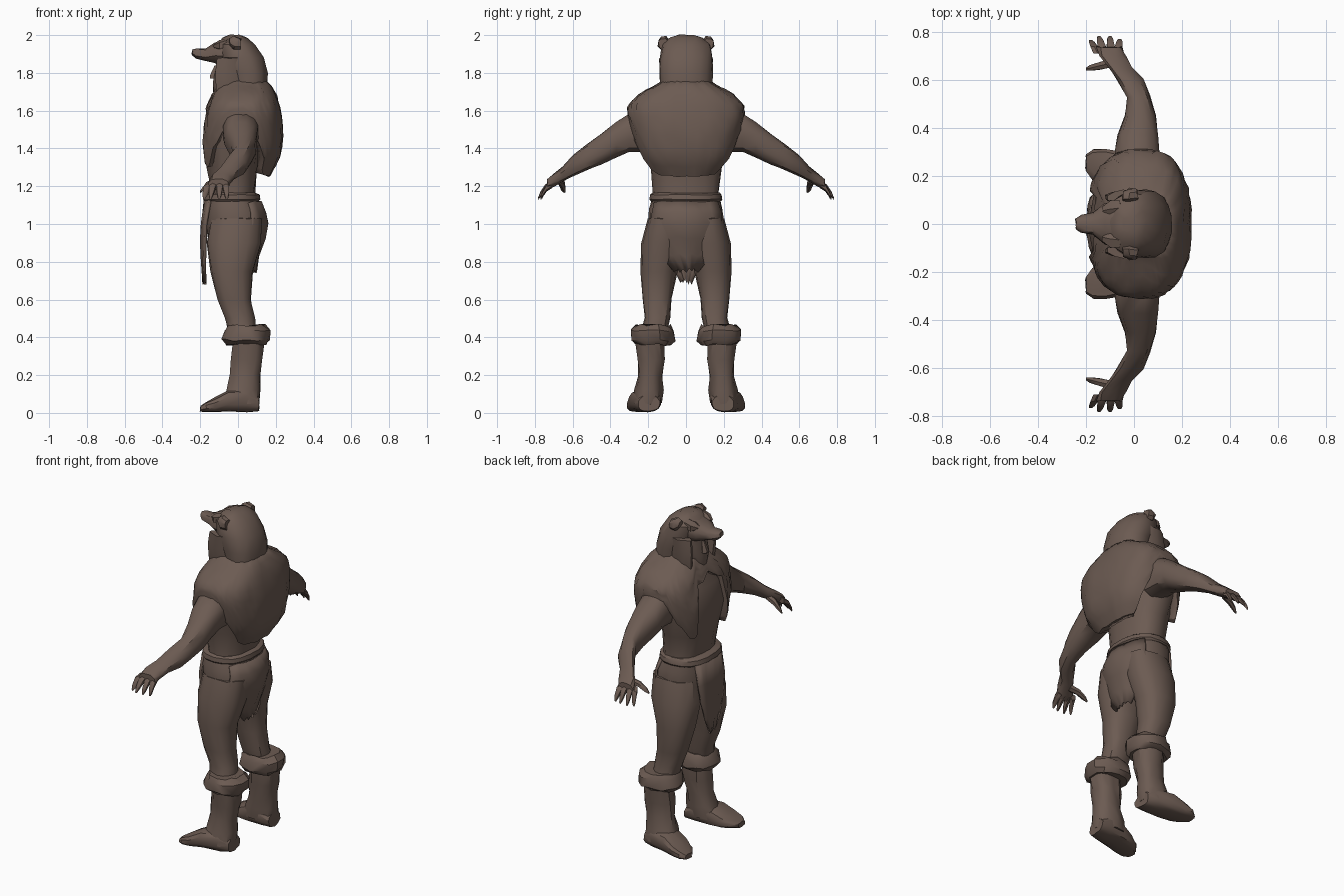
import bpy, bmesh, math, random
from mathutils import Vector

random.seed(4)
default = bpy.data.objects.get("Cube")
if default:
    bpy.data.objects.remove(default)

brown = bpy.data.materials.new("dark_brown_hide")
brown.use_nodes = True
colour = (.15, .105, .085, 1)
brown.diffuse_color = colour
brown.node_tree.nodes["Principled BSDF"].inputs["Base Color"].default_value = colour
parts = []


def finish(name, bm, mirror=False, thickness=0, rough=0):
    """Turn a bmesh into a finished part, optionally roughened, mirrored or thickened."""
    for vert in bm.verts:
        vert.co += Vector([random.uniform(-rough, rough) for axis in range(3)])
    bmesh.ops.recalc_face_normals(bm, faces=bm.faces)
    mesh = bpy.data.meshes.new(name)
    bm.to_mesh(mesh)
    bm.free()
    mesh.materials.append(brown)
    part = bpy.data.objects.new(name, mesh)
    bpy.context.scene.collection.objects.link(part)
    if thickness:
        solid = part.modifiers.new("Thickness", 'SOLIDIFY')
        solid.thickness = thickness
    if mirror:
        mod = part.modifiers.new("Mirror", 'MIRROR')
        mod.use_axis = (False, True, False)
    parts.append(part)
    return part


def signed_power(value, power):
    return math.copysign(abs(value) ** power, value)


def place(axis, t, a, b):
    """Put a cross-section point (a, b) at distance t along the given axis."""
    return {'X': (t, a, b), 'Y': (a, t, b), 'Z': (a, b, t)}[axis]


def loft(name, axis, rings, sides=14, power=.85, mirror=False, rough=.004):
    """Skin rings given as position, low a, high a, low b, high b."""
    bm = bmesh.new()
    loops = []
    for t, a_low, a_high, b_low, b_high in rings:
        loop = []
        for i in range(sides):
            angle = math.tau * (i + .5) / sides
            a = (a_low + a_high + (a_high - a_low) * signed_power(math.cos(angle), power)) / 2
            b = (b_low + b_high + (b_high - b_low) * signed_power(math.sin(angle), power)) / 2
            loop.append(bm.verts.new(place(axis, t, a, b)))
        loops.append(loop)
    skin(bm, loops, closed=True)
    bm.faces.new(loops[0])
    bm.faces.new(loops[-1])
    return finish(name, bm, mirror, rough=rough)


def skin(bm, loops, closed):
    for low, high in zip(loops, loops[1:]):
        count = len(low)
        for i in range(count if closed else count - 1):
            j = (i + 1) % count
            bm.faces.new((low[i], low[j], high[j], high[i]))


def sample(table, key):
    """Linear lookup in rows sorted by their rising first value."""
    if key <= table[0][0]:
        return table[0][1:]
    for low, high in zip(table, table[1:]):
        if key <= high[0]:
            f = (key - low[0]) / (high[0] - low[0])
            return [p + (q - p) * f for p, q in zip(low[1:], high[1:])]
    return table[-1][1:]


def sheet(name, rows, columns=9, curve=1.2):
    """Hanging cloth with a ragged hem; rows hold height, x and half width."""
    bm = bmesh.new()
    loops = []
    for level, (z, x, half) in enumerate(rows):
        loop = []
        for i in range(columns):
            y = half * (2 * i / (columns - 1) - 1)
            bend = -math.copysign(curve * y * y, x)
            drop = .02 * (i % 2) * level / len(rows)
            loop.append(bm.verts.new((x + bend, y, z + drop)))
        loops.append(loop)
    skin(bm, loops, closed=False)
    return finish(name, bm, thickness=.015, rough=.005)


# Body
loft("torso", 'Z', [(1.08, -.15, .1, -.18, .18), (1.17, -.14, .09, -.175, .175),
                    (1.3, -.165, .1, -.19, .19), (1.45, -.185, .12, -.24, .24),
                    (1.58, -.16, .14, -.26, .26), (1.68, -.1, .12, -.16, .16),
                    (1.75, -.08, .1, -.09, .09)], sides=18)
loft("hips", 'Z', [(.85, -.1, .09, -.08, .08), (.92, -.16, .12, -.19, .19),
                   (1, -.17, .15, -.2, .2), (1.08, -.175, .13, -.195, .195),
                   (1.14, -.17, .105, -.18, .18)], sides=18)
loft("belt", 'Z', [(1.12, -.175, .11, -.185, .185), (1.13, -.185, .12, -.193, .193),
                   (1.155, -.18, .115, -.19, .19), (1.165, -.165, .1, -.178, .178)],
     sides=18, rough=.002)
loft("legs", 'Z', [(.42, -.05, .1, .1, .24), (.5, -.07, .09, .085, .22),
                   (.6, -.11, .07, .075, .23), (.75, -.145, .08, .045, .24),
                   (.9, -.165, .125, .012, .235), (1.03, -.14, .13, .02, .2)], mirror=True)

# Boots
loft("boot_cuffs", 'Z', [(.36, -.06, .145, .08, .265), (.385, -.085, .165, .06, .29),
                         (.435, -.075, .168, .06, .29), (.465, -.05, .14, .08, .27)],
     mirror=True, rough=.008)
loft("boot_shafts", 'Z', [(.05, -.09, .115, .13, .28), (.12, -.06, .115, .12, .27),
                          (.2, -.04, .115, .125, .255), (.28, -.035, .13, .11, .26),
                          (.38, -.03, .14, .11, .265)], mirror=True, rough=.006)
loft("boot_feet", 'X', [(-.2, .22, .29, .01, .035), (-.17, .18, .31, .005, .055),
                        (-.12, .155, .31, .005, .08), (-.05, .14, .3, .005, .12),
                        (.05, .13, .275, .005, .13), (.11, .14, .25, .01, .09)],
     power=.7, mirror=True)

# Arms and hands
loft("arms", 'Y', [(.2, -.08, .12, 1.38, 1.58), (.3, -.08, .11, 1.38, 1.59),
                   (.37, -.07, .105, 1.35, 1.54), (.45, -.04, .09, 1.315, 1.48),
                   (.53, -.03, .065, 1.28, 1.42), (.6, -.07, .04, 1.25, 1.365),
                   (.65, -.105, -.01, 1.225, 1.305), (.7, -.145, -.035, 1.195, 1.27),
                   (.735, -.155, -.05, 1.18, 1.24)], sides=12, mirror=True)


def finger(name, axis, start, end, base, tip):
    """Tapered bent digit from base (a, b) to tip (a, b)."""
    rings = []
    for f, radius in ((0, .02), (.5, .018), (.85, .013), (1, .006)):
        a = base[0] + (tip[0] - base[0]) * f
        b = base[1] + (tip[1] - base[1]) * f * f
        rings.append((start + (end - start) * f, a - radius, a + radius, b - radius, b + radius))
    loft(name, axis, rings, sides=6, mirror=True, rough=.001)


for label, reach, x in (("index", .765, -.18), ("middle", .782, -.145),
                        ("ring", .782, -.1), ("little", .77, -.06)):
    finger(label + "_fingers", 'Y', .71, reach, (x * .7 - .025, 1.21), (x, 1.135))
finger("thumbs", 'X', -.09, -.2, (.67, 1.23), (.645, 1.17))

# Bear-head hood with the wearer's face beneath
loft("hood", 'Z', [(1.62, -.02, .15, -.13, .13), (1.72, -.03, .155, -.138, .138),
                   (1.8, -.06, .157, -.142, .142), (1.88, -.1, .135, -.142, .142),
                   (1.95, -.11, .09, -.125, .125), (1.985, -.08, .05, -.085, .085),
                   (2, -.05, .02, -.04, .04)], sides=18)
loft("hood_flaps", 'Z', [(1.63, -.1, .02, .085, .11), (1.7, -.115, .02, .085, .13),
                         (1.8, -.12, .02, .09, .14), (1.88, -.11, .02, .08, .14)],
     sides=10, mirror=True)
loft("bear_snout", 'X', [(-.243, -.022, .022, 1.895, 1.922), (-.22, -.038, .038, 1.875, 1.928),
                         (-.17, -.048, .048, 1.862, 1.932), (-.12, -.085, .085, 1.85, 1.96),
                         (-.05, -.105, .105, 1.84, 1.985)], sides=12)
loft("bear_ears", 'X', [(-.045, .095, .135, 1.94, 1.98), (-.02, .085, .15, 1.92, 1.995),
                        (.015, .09, .145, 1.92, 1.985)], sides=8, mirror=True)
loft("bear_brows", 'X', [(-.13, .045, .07, 1.93, 1.95), (-.1, .03, .1, 1.92, 1.972),
                         (-.06, .04, .1, 1.93, 1.98)], sides=6, mirror=True)
loft("face", 'Z', [(1.665, -.125, -.07, -.025, .025), (1.7, -.135, 0, -.05, .05),
                   (1.76, -.13, 0, -.075, .075), (1.82, -.118, 0, -.085, .085),
                   (1.88, -.11, 0, -.085, .085)], sides=12)
loft("nose", 'Z', [(1.77, -.15, -.1, -.02, .02), (1.785, -.152, -.1, -.018, .018),
                   (1.84, -.125, -.1, -.008, .008)], sides=6, rough=0)

# Fur cape: long behind, short over the arms, two ragged lappets in front
cape_profile = [(1.24, -.19, .16, .18), (1.35, -.2, .225, .255), (1.45, -.2, .24, .285),
                (1.55, -.185, .235, .31), (1.63, -.165, .22, .31), (1.7, -.13, .2, .235),
                (1.74, -.1, .17, .15), (1.78, -.06, .13, .1)]
cape_hem = [(0, 1.25), (48, 1.26), (68, 1.4), (80, 1.53), (108, 1.54), (125, 1.4),
            (140, 1.31), (155, 1.36), (165, 1.6), (180, 1.66)]


def cape(columns=48, rows=11):
    bm = bmesh.new()
    loops = [[] for row in range(rows + 1)]
    top = cape_profile[-1][0]
    for i in range(columns):
        angle = math.tau * i / columns
        degrees = abs((math.degrees(angle) + 180) % 360 - 180)
        hem = sample(cape_hem, degrees)[0]
        if degrees > 60:
            hem += random.uniform(-.025, .025)
        for row in range(rows + 1):
            tucked = row == rows
            z = top + (hem - top) * min(row / (rows - 1), 1)
            front, back, half = sample(cape_profile, z)
            shrink = .75 if tucked else 1
            x = (front + back + (back - front) * shrink * signed_power(math.cos(angle), .75)) / 2
            y = half * shrink * signed_power(math.sin(angle), .75)
            loops[row].append(bm.verts.new((x, y, z + .015 * tucked)))
    skin(bm, loops, closed=True)
    finish("fur_cape", bm, thickness=.012, rough=.004)


cape()

# Ragged loincloth
sheet("front_loincloth", [(1.13, -.18, .13), (1, -.196, .125), (.9, -.198, .11),
                          (.78, -.195, .075), (.685, -.185, .03)])
sheet("back_loincloth", [(1.12, .125, .17), (1.06, .15, .185), (1, .162, .195),
                         (.92, .145, .185), (.83, .115, .13), (.745, .095, .06)], curve=2.2)

# Shading
bpy.ops.object.select_all(action='DESELECT')
for part in parts:
    part.select_set(True)
bpy.context.view_layer.objects.active = parts[0]
bpy.ops.object.shade_smooth_by_angle(angle=math.radians(35))
